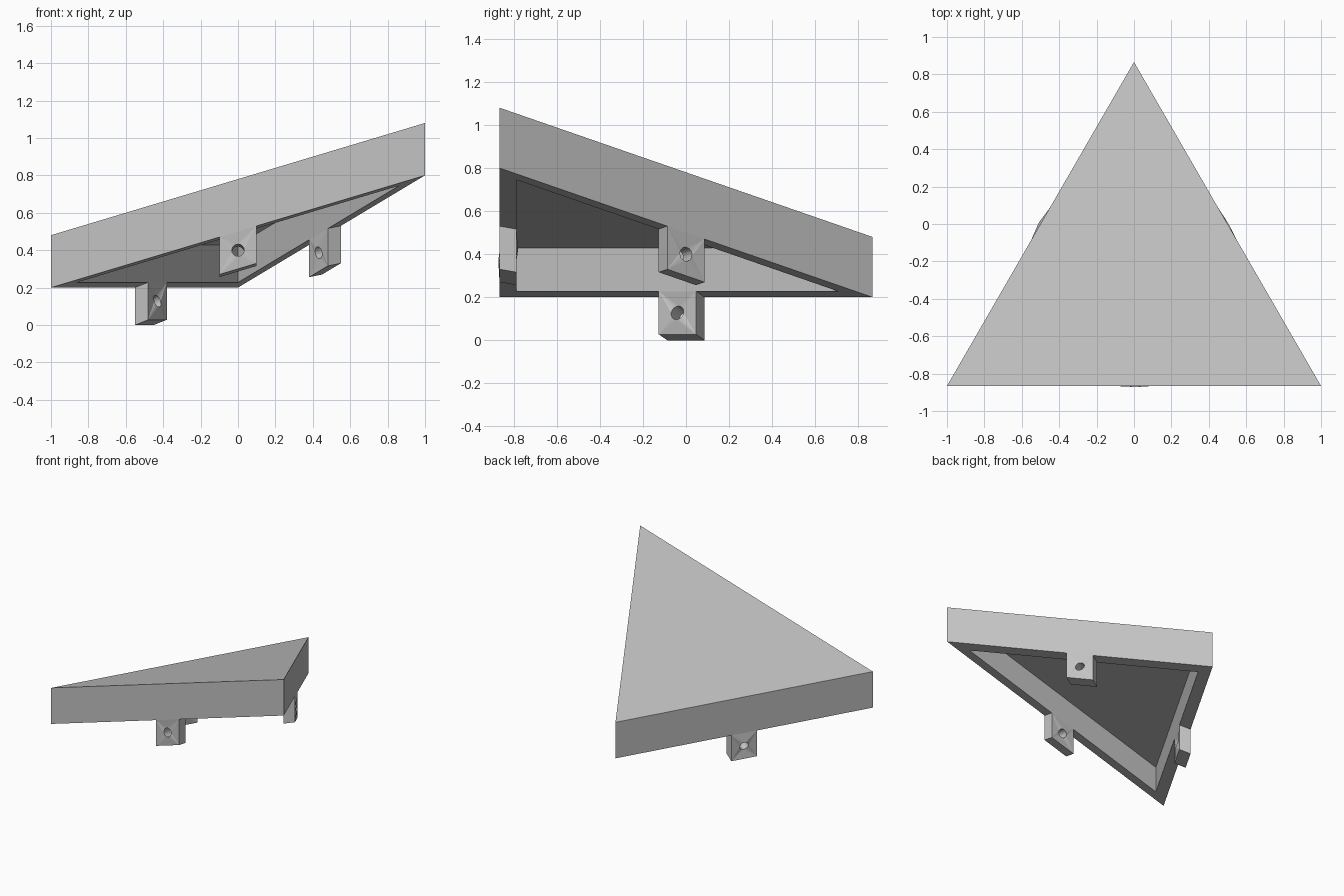
import bpy, bmesh, math
from mathutils import Vector

if "Cube" in bpy.data.objects:
    bpy.data.objects.remove(bpy.data.objects["Cube"], do_unlink=True)

WALL, DEPTH, SKIN = 0.08, 0.28, 0.08
TAB_HALF, TAB_DROP, HOLE_R, SEGS = 0.1, 0.2, 0.033, 16
H = math.sqrt(3) / 2
SLOPE = Vector((0.3, -0.3 / math.sqrt(3)))
NORMAL = Vector((-SLOPE.x, -SLOPE.y, 1)).normalized()

grey = bpy.data.materials.new("light grey")
grey.use_nodes = True
colour = (0.55, 0.55, 0.55, 1)
grey.diffuse_color = colour
grey.node_tree.nodes["Principled BSDF"].inputs["Base Color"].default_value = colour


def on_slope(p, lift=0.0):
    """Place a plan point on the tilted underside, raised by lift."""
    return Vector((p.x, p.y, 0.35 + SLOPE.dot(p) + lift))


def finish(bm, name):
    bmesh.ops.recalc_face_normals(bm, faces=bm.faces)
    mesh = bpy.data.meshes.new(name)
    bm.to_mesh(mesh)
    bm.free()
    mesh.materials.append(grey)
    obj = bpy.data.objects.new(name, mesh)
    bpy.context.collection.objects.link(obj)


def bridge(bm, a, b):
    n = len(a)
    for i in range(n):
        j = (i + 1) % n
        bm.faces.new((a[i], a[j], b[j], b[i]))


# Hollow tilted triangular cover, open underneath
corners = [Vector((-1, -H)), Vector((1, -H)), Vector((0, H))]
centre = sum(corners, Vector((0, 0))) / 3
inradius = H - abs(centre.y)
inner = [centre + (c - centre) * (1 - WALL / inradius) for c in corners]
bm = bmesh.new()
loops = [[bm.verts.new(on_slope(p, lift)) for p in ring]
         for ring, lift in ((corners, DEPTH), (corners, 0),
                            (inner, 0), (inner, DEPTH - SKIN))]
for a, b in zip(loops, loops[1:]):
    bridge(bm, a, b)
bm.faces.new(loops[0])
bm.faces.new(loops[-1])
finish(bm, "triangular_cover")


# Drilled mounting tab below the middle of each side
def mounting_tab(name, start, end):
    mid = (start + end) / 2
    along = (end - start).normalized()
    inward = Vector((-along.y, along.x))
    across = Vector((along.x, along.y, SLOPE.dot(along))).normalized()
    bm = bmesh.new()
    squares, rings = [], []
    for d in (0, WALL):
        base = mid + inward * d
        square = [bm.verts.new(on_slope(base + along * TAB_HALF * u, z))
                  for u, z in ((1, 0), (-1, 0), (-1, -TAB_DROP), (1, -TAB_DROP))]
        hub = on_slope(base, -TAB_DROP / 2)
        ring = []
        for i in range(SEGS):
            t = math.tau * i / SEGS + math.pi / 4
            ring.append(bm.verts.new(
                hub + (across * math.cos(t) + NORMAL * math.sin(t)) * HOLE_R))
        # Fan from each corner to its share of the hole rim
        q = SEGS // 4
        for k in range(4):
            for s in range(-q // 2, q // 2):
                i = k * q + s
                bm.faces.new((square[k], ring[i % SEGS], ring[(i + 1) % SEGS]))
            bm.faces.new((square[k], square[(k + 1) % 4], ring[k * q + q // 2]))
        squares.append(square)
        rings.append(ring)
    bridge(bm, *squares)
    bridge(bm, *rings)
    finish(bm, name)


for i, name in enumerate(("front_tab", "left_tab", "right_tab")):
    mounting_tab(name, corners[i], corners[(i + 1) % 3])
